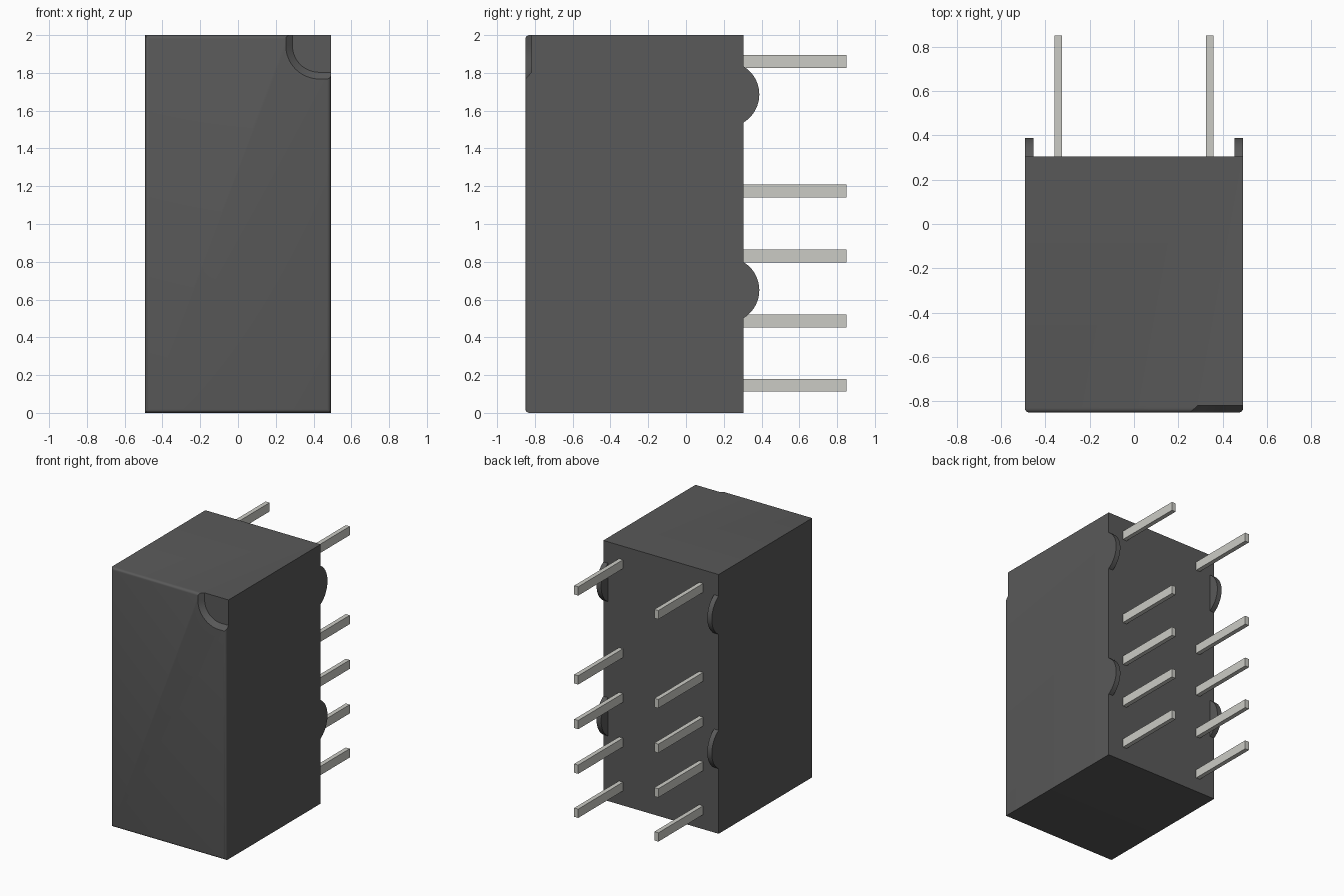
import bpy, bmesh, math

if "Cube" in bpy.data.objects:
    bpy.data.objects.remove(bpy.data.objects["Cube"])

HX, Y_FRONT, Y_BACK, HEIGHT = 0.492, -0.85, 0.305, 2.0


def material(name, v):
    m = bpy.data.materials.new(name)
    m.diffuse_color = (v[0], v[1], v[2], 1)
    m.use_nodes = True
    m.node_tree.nodes["Principled BSDF"].inputs["Base Color"].default_value = m.diffuse_color
    return m


dark = material("dark_plastic", (0.1, 0.1, 0.1))
metal = material("pin_metal", (0.6, 0.6, 0.56))


def add_object(name, bm, mat=None):
    bmesh.ops.recalc_face_normals(bm, faces=bm.faces[:])
    mesh = bpy.data.meshes.new(name)
    bm.to_mesh(mesh)
    bm.free()
    ob = bpy.data.objects.new(name, mesh)
    bpy.context.collection.objects.link(ob)
    if mat:
        mesh.materials.append(mat)
    return ob


def box(x0, x1, y0, y1, z0, z1):
    bm = bmesh.new()
    bmesh.ops.create_cube(bm, size=1)
    for v in bm.verts:
        v.co = ((x0 + x1) / 2 + v.co.x * (x1 - x0),
                (y0 + y1) / 2 + v.co.y * (y1 - y0),
                (z0 + z1) / 2 + v.co.z * (z1 - z0))
    return bm


def loft(ring_a, ring_b):
    """Closed solid between two matching outlines."""
    bm = bmesh.new()
    a = [bm.verts.new(p) for p in ring_a]
    b = [bm.verts.new(p) for p in ring_b]
    bm.faces.new(a)
    bm.faces.new(b)
    for i in range(len(a)):
        j = (i + 1) % len(a)
        bm.faces.new((a[i], a[j], b[j], b[i]))
    return bm


def smooth(ob):
    bpy.ops.object.select_all(action='DESELECT')
    ob.select_set(True)
    bpy.context.view_layer.objects.active = ob
    bpy.ops.object.shade_smooth_by_angle(angle=math.radians(35))


# Housing with rounded front edges
bm = box(-HX, HX, Y_FRONT, Y_BACK, 0, HEIGHT)
front = [e for e in bm.edges if all(v.co.y < Y_FRONT + 0.01 for v in e.verts)]
bmesh.ops.bevel(bm, geom=front, offset=0.02, segments=4, profile=0.5, affect='EDGES')
housing = add_object("housing", bm, dark)


# Orientation notch in the front top corner, with a sloped rim
def notch_ring(r, y):
    cx, cz, n = 0.43, 1.945, 16
    pts = [(0.6, y, 2.1), (cx - r, y, 2.1)]
    for i in range(n + 1):
        a = math.pi + i / n * math.pi / 2
        pts.append((cx + r * math.cos(a), y, cz + r * math.sin(a)))
    return pts + [(0.6, y, cz - r)]


cutter = add_object("notch_cutter", loft(notch_ring(0.21, Y_FRONT - 0.03),
                                         notch_ring(0.142, Y_FRONT + 0.032)), dark)
cutter.hide_render = True
mod = housing.modifiers.new("notch", 'BOOLEAN')
mod.operation = 'DIFFERENCE'
mod.solver = 'EXACT'
mod.object = cutter
bpy.context.view_layer.objects.active = housing
bpy.ops.object.modifier_apply(modifier=mod.name)
bpy.data.objects.remove(cutter)
smooth(housing)


# Rounded standoff tabs on both rear edges
def tab_ring(x, zc):
    half, bulge, n = 0.148, 0.083, 24
    r = (half ** 2 + bulge ** 2) / (2 * bulge)
    span = math.asin(half / r)
    pts = []
    for i in range(n + 1):
        a = -span + 2 * span * i / n
        pts.append((x, Y_BACK + bulge - r + r * math.cos(a), zc + r * math.sin(a)))
    return pts


for side, s in (("left", -1), ("right", 1)):
    for i, zc in enumerate((0.65, 1.686)):
        smooth(add_object(f"standoff_{side}_{i + 1}",
                          loft(tab_ring(s * 0.453, zc), tab_ring(s * HX, zc)), dark))

    # Row of contact pins
    for i, zc in enumerate((0.146, 0.486, 0.83, 1.175, 1.861)):
        x = s * 0.342
        add_object(f"pin_{side}_{i + 1}",
                   box(x - 0.017, x + 0.017, Y_BACK, 0.85, zc - 0.034, zc + 0.034), metal)
